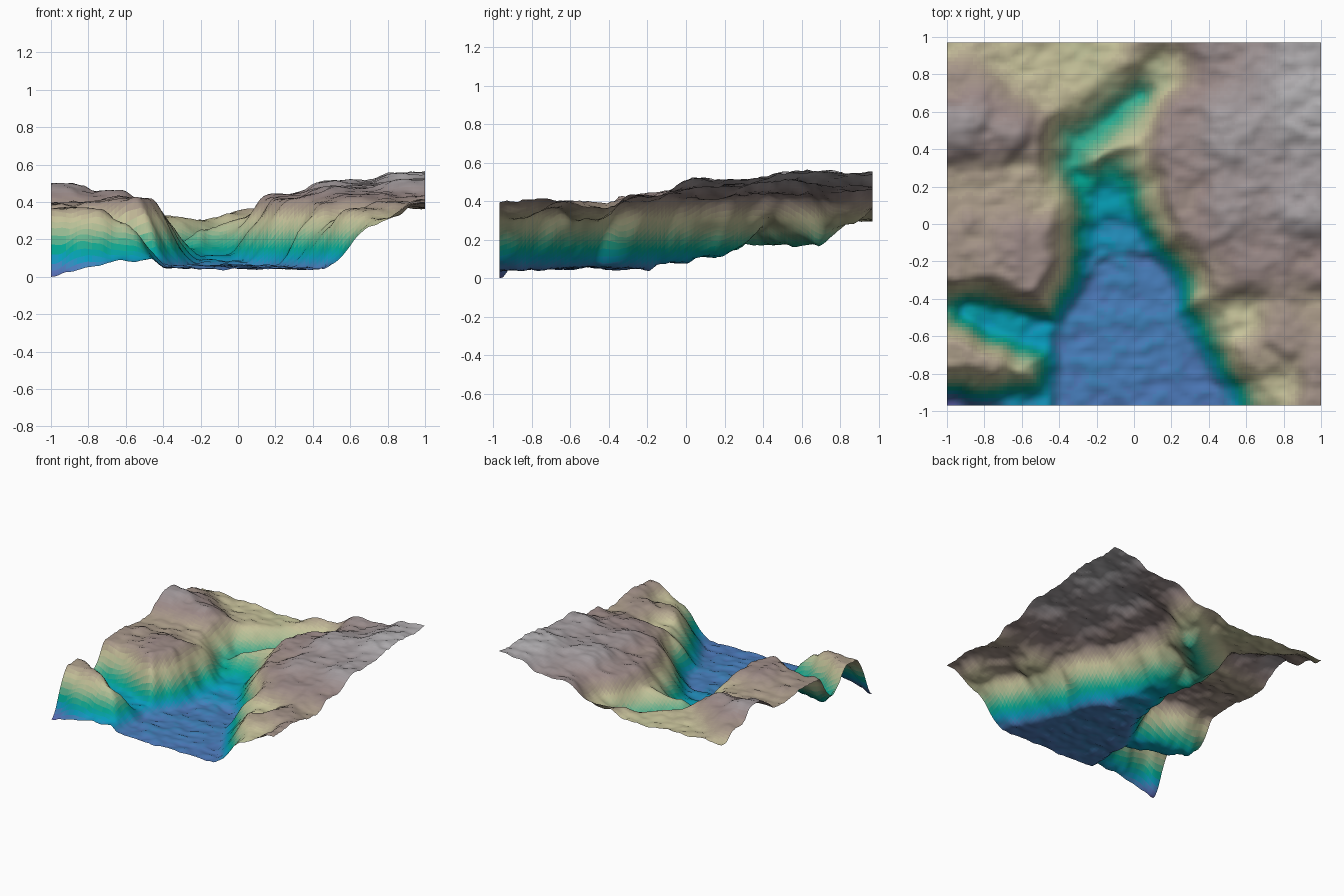
import bpy, bmesh, math
from mathutils import Vector, noise

NX, NY = 100, 97
HX, HY = 1.0, 0.97

# Upland heights (x, y, z), blended smoothly over the map
UPLAND = [
    (-1, .97, .33), (-.6, .97, .32), (-.25, .97, .30), (.1, .97, .37), (.45, .97, .47), (1, .97, .55),
    (-1, .75, .40), (-.95, .55, .51), (-.65, .5, .46), (-.5, .75, .32), (-.2, .8, .31),
    (.2, .65, .44), (.15, .85, .34), (-.9, .2, .37), (-.6, .25, .36), (-.5, .45, .40),
    (-.9, -.1, .40), (-.6, -.12, .43), (-.5, -.35, .42), (-.95, -.28, .39), (-.42, .28, .33),
    (-.8, -.74, .37), (-.62, -.8, .30), (-.15, .35, .28), (0, .42, .31), (.22, .42, .45),
    (.5, .5, .52), (.95, .65, .56), (.5, .1, .49), (.3, .1, .42), (.95, .1, .52),
    (.6, -.2, .45), (1, -.25, .44), (.45, -.28, .40), (.55, -.5, .30), (1, -.43, .37),
    (.8, -.6, .41), (.6, -.72, .37), (.8, -.87, .32), (1, -.8, .42), (.7, -.97, .27), (.95, -.97, .40)]

# Valleys: wall width, then centre line points (x, y, half width, floor z)
VALLEYS = [
    (.26, [(.02, -1, .44, .05), (-.06, -.67, .33, .06), (-.03, -.4, .23, .06),
           (-.1, -.1, .12, .09), (-.13, .12, .07, .12)]),
    (.20, [(-.2, .16, .04, .13), (-.33, .3, .0, .18), (-.33, .45, .0, .18),
           (-.15, .55, .0, .17), (.03, .7, .0, .18), (.12, .78, 0, .26)]),
    (.17, [(-.4, -.62, .06, .10), (-.6, -.55, .05, .11), (-.88, -.47, .04, .12), (-1.02, -.43, 0, .20)]),
    (.20, [(-1.05, -1, .04, .0), (-.7, -1.02, .04, .07), (-.4, -1, .08, .10)])]


def upland(x, y):
    total = acc = 0
    for px, py, pz in UPLAND:
        w = 1 / ((x - px) ** 2 + (y - py) ** 2 + .006) ** 2
        total += w
        acc += w * pz
    return acc / total


def height(x, y):
    # Wobble the coordinates so valley walls get gullies
    wx = x + .035 * noise.noise(Vector((x * 6, y * 6, 3)))
    wy = y + .035 * noise.noise(Vector((x * 6, y * 6, 9)))
    top = upland(wx, wy)
    h = top
    for width, line in VALLEYS:
        for a, b in zip(line, line[1:]):
            dx, dy = b[0] - a[0], b[1] - a[1]
            t = ((wx - a[0]) * dx + (wy - a[1]) * dy) / (dx * dx + dy * dy)
            t = min(1, max(0, t))
            r, z = a[2] + (b[2] - a[2]) * t, a[3] + (b[3] - a[3]) * t
            d = math.hypot(wx - a[0] - dx * t, wy - a[1] - dy * t) - r
            s = min(1, max(0, d / width))
            s = .3 * s + .7 * s * s * (3 - 2 * s)
            h = min(h, z + (top - z) * s)
    rough = (.013 * noise.noise(Vector((x * 7, y * 9, 0))) + .012 * noise.noise(Vector((x * 12, y * 18, 5)))
             + .006 * noise.noise(Vector((x * 22, y * 34, 8))))
    return h + rough


# Height tint ramp (z, r, g, b)
RAMP = [(0, .38, .38, .68), (.06, .27, .50, .73), (.10, .06, .60, .74), (.15, .03, .64, .56),
        (.20, .35, .68, .54), (.25, .66, .73, .57), (.31, .78, .76, .60), (.37, .66, .60, .53),
        (.43, .60, .53, .52), (.50, .63, .60, .61), (.58, .72, .72, .73)]
BANDS = 60


def tint(z):
    for a, b in zip(RAMP, RAMP[1:]):
        if z <= b[0]:
            t = (z - a[0]) / (b[0] - a[0])
            return [(a[i] + (b[i] - a[i]) * t) ** 2.2 for i in (1, 2, 3)] + [1]
    return [c ** 2.2 for c in RAMP[-1][1:]] + [1]


# Terrain sheet
bm = bmesh.new()
bmesh.ops.create_grid(bm, x_segments=NX, y_segments=NY, size=HX)
for v in bm.verts:
    v.co.y *= HY
    v.co.z = height(v.co.x, v.co.y)
low = min(v.co.z for v in bm.verts)
for v in bm.verts:
    v.co.z -= low
for f in bm.faces:
    f.smooth = True
    f.material_index = min(BANDS - 1, int(f.calc_center_median().z / .58 * BANDS))
mesh = bpy.data.meshes.new("terrain")
bm.to_mesh(mesh)
bm.free()

# Elevation colours
for i in range(BANDS):
    m = bpy.data.materials.new(f"elevation_{i:02d}")
    m.diffuse_color = tint((i + .5) / BANDS * .58)
    mesh.materials.append(m)
terrain = bpy.data.objects.new("terrain", mesh)
bpy.context.collection.objects.link(terrain)
